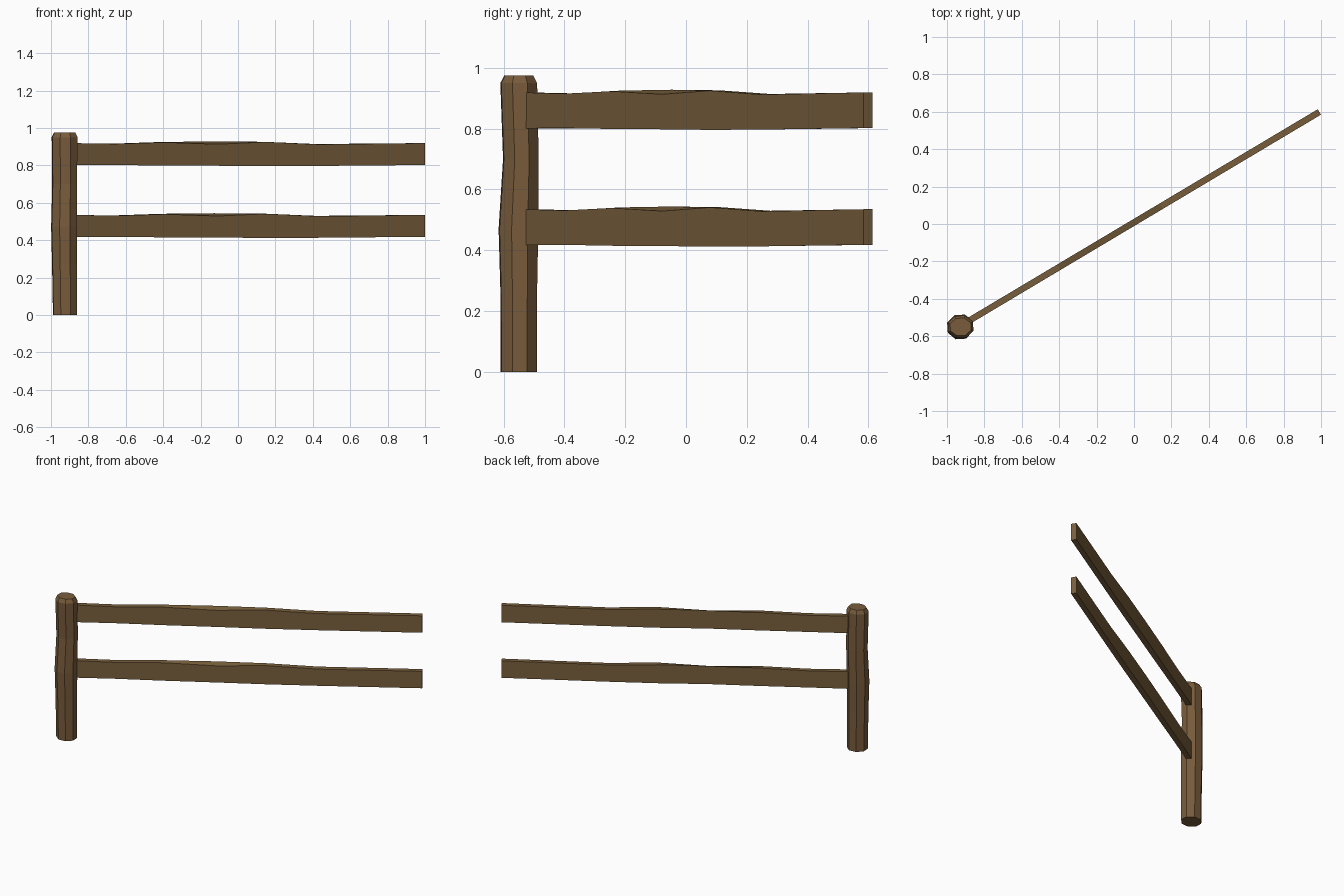
import bpy, math
from mathutils import Vector

if "Cube" in bpy.data.objects:
    bpy.data.objects.remove(bpy.data.objects["Cube"])


def make_material(name, color):
    m = bpy.data.materials.new(name)
    m.diffuse_color = (*color, 1)
    m.use_nodes = True
    m.node_tree.nodes["Principled BSDF"].inputs["Base Color"].default_value = m.diffuse_color
    return m


def loft(name, rings, mat):
    """Skin a list of equal-sized closed rings and cap both ends."""
    n = len(rings[0])
    verts = [v for r in rings for v in r]
    faces = [(i * n + j, i * n + (j + 1) % n, (i + 1) * n + (j + 1) % n, (i + 1) * n + j)
             for i in range(len(rings) - 1) for j in range(n)]
    faces += [tuple(reversed(range(n))), tuple(range(len(verts) - n, len(verts)))]
    me = bpy.data.meshes.new(name)
    me.from_pydata(verts, [], faces)
    me.materials.append(mat)
    ob = bpy.data.objects.new(name, me)
    bpy.context.collection.objects.link(ob)
    return ob


post_wood = make_material("post_wood", (0.19, 0.107, 0.045))
rail_wood = make_material("rail_wood", (0.19, 0.115, 0.045))

# Post: eight-sided log, slightly crooked, chamfered top
# (z, centre x, centre y, radius x, radius y)
levels = [(0, -0.925, -0.55, 0.068, 0.063),
          (0.27, -0.928, -0.55, 0.070, 0.064),
          (0.47, -0.930, -0.551, 0.073, 0.069),
          (0.70, -0.927, -0.543, 0.070, 0.062),
          (0.95, -0.927, -0.55, 0.073, 0.064),
          (0.975, -0.927, -0.55, 0.060, 0.050)]
rings = []
for z, cx, cy, rx, ry in levels:
    angles = [math.radians(26 + 45 * k) for k in range(8)]
    rings.append([(cx + rx * math.cos(a), cy + ry * math.sin(a), z) for a in angles])
loft("post", rings, post_wood)

# Rails: thin wavy planks running diagonally from the post
start, end = Vector((-0.89, -0.522, 0)), Vector((0.991, 0.599, 0))
along = (end - start).normalized()
side = Vector((-along.y, along.x, 0)) * 0.017
# (fraction, near bottom, near top, far bottom, far top), relative to the rail base
stations = [(0, 0, 0.118, 0, 0.118),
            (0.12, 0.001, 0.114, 0, 0.115),
            (0.26, -0.002, 0.122, 0.0, 0.124),
            (0.41, -0.003, 0.112, 0.002, 0.127),
            (0.55, -0.005, 0.124, -0.003, 0.125),
            (0.70, -0.004, 0.111, -0.003, 0.113),
            (1, 0.001, 0.118, 0.001, 0.118)]
for name, base in (("lower_rail", 0.417), ("upper_rail", 0.801)):
    rings = []
    for t, nb, nt, fb, ft in stations:
        p = start.lerp(end, t) + Vector((0, 0, base))
        up = Vector((0, 0, 1))
        rings.append([p - side + up * nb, p + side + up * fb,
                      p + side + up * ft, p - side + up * nt])
    loft(name, rings, rail_wood)
